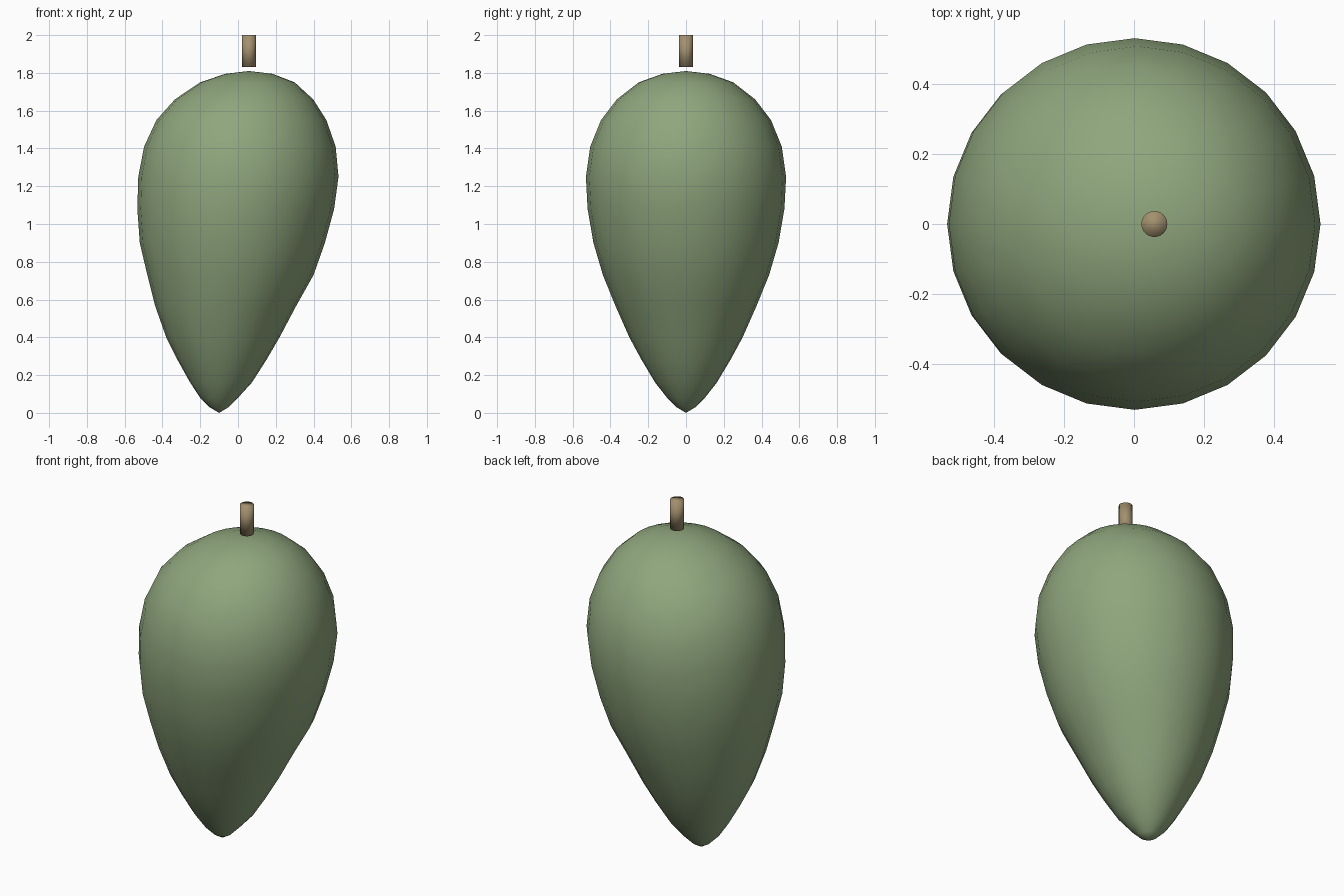
import bpy, bmesh, math

cube = bpy.data.objects.get("Cube")
if cube:
    bpy.data.objects.remove(cube, do_unlink=True)


def material(name, rgb):
    mat = bpy.data.materials.new(name)
    mat.use_nodes = True
    mat.diffuse_color = (*rgb, 1)
    mat.node_tree.nodes["Principled BSDF"].inputs["Base Color"].default_value = (*rgb, 1)
    return mat


def loft(name, rings, bottom, top, segments, mat):
    """Skin circular rings (z, centre x, radius) and close both ends on a point."""
    bm = bmesh.new()
    angles = [2 * math.pi * i / segments for i in range(segments)]
    loops = [[bm.verts.new((cx + r * math.cos(a), r * math.sin(a), z)) for a in angles]
             for z, cx, r in rings]
    low = bm.verts.new((bottom[1], 0, bottom[0]))
    high = bm.verts.new((top[1], 0, top[0]))
    for i in range(segments):
        j = (i + 1) % segments
        for a, b in zip(loops, loops[1:]):
            bm.faces.new((a[i], a[j], b[j], b[i]))
        bm.faces.new((low, loops[0][j], loops[0][i]))
        bm.faces.new((high, loops[-1][i], loops[-1][j]))
    for f in bm.faces:
        f.smooth = True
    mesh = bpy.data.meshes.new(name)
    bm.to_mesh(mesh)
    bm.free()
    mesh.materials.append(mat)
    obj = bpy.data.objects.new(name, mesh)
    bpy.context.collection.objects.link(obj)
    return obj


green = material("muted green skin", (0.275, 0.381, 0.205))
brown = material("light brown stem", (0.366, 0.279, 0.156))

# Fruit body: pear-like rings leaning toward the model's left as they rise
body_rings = [
    (0.03, -0.10, 0.05), (0.08, -0.10, 0.10), (0.16, -0.09, 0.163),
    (0.28, -0.085, 0.235), (0.40, -0.08, 0.30), (0.57, -0.065, 0.375),
    (0.73, -0.04, 0.44), (0.90, -0.03, 0.49), (1.08, -0.012, 0.521),
    (1.25, 0.002, 0.53), (1.41, 0.01, 0.507), (1.55, 0.018, 0.45),
    (1.66, 0.032, 0.366), (1.75, 0.05, 0.25), (1.795, 0.058, 0.125),
]
loft("fruit_body", body_rings, (0.0, -0.10), (1.81, 0.058), 24, green)

# Stem: short cylinder hovering just above the crown
bpy.ops.mesh.primitive_cylinder_add(vertices=24, radius=0.037, depth=0.17,
                                    location=(0.058, 0, 1.915))
stem = bpy.context.object
stem.name = "stem"
stem.data.materials.append(brown)
bpy.ops.object.shade_smooth()
